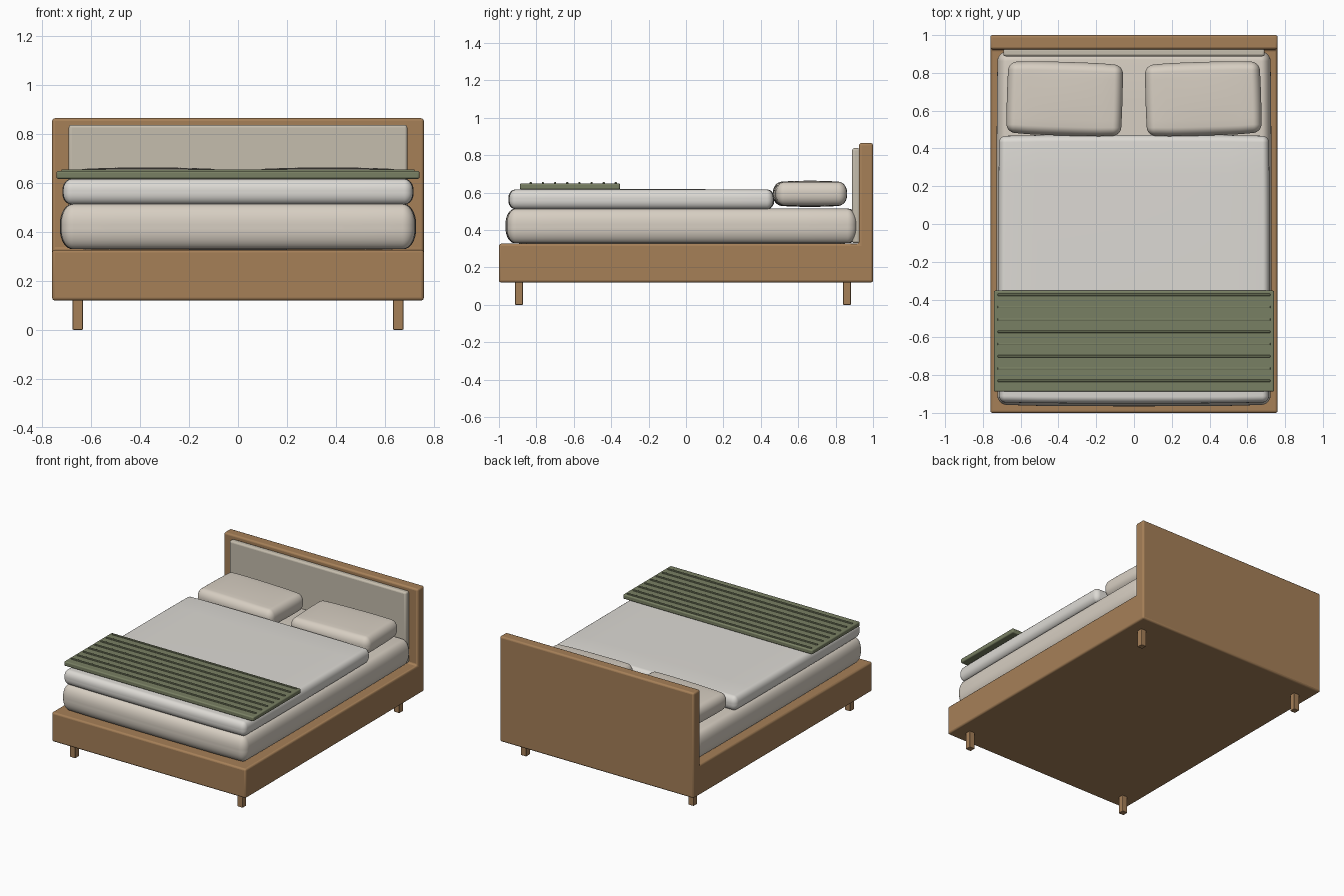
import bpy, bmesh
from math import tan, pi, radians
from mathutils import Vector

if "Cube" in bpy.data.objects:
    bpy.data.objects.remove(bpy.data.objects["Cube"])


def material(name, rgb):
    m = bpy.data.materials.new(name)
    m.diffuse_color = (*rgb, 1)
    m.use_nodes = True
    m.node_tree.nodes["Principled BSDF"].inputs["Base Color"].default_value = m.diffuse_color
    return m


WOOD = material("wood", (0.38, 0.215, 0.097))
PANEL = material("panel_fabric", (0.56, 0.51, 0.42))
CREAM = material("cream_fabric", (0.68, 0.62, 0.54))
WHITE = material("duvet_fabric", (0.72, 0.70, 0.66))
GREEN = material("throw_fabric", (0.19, 0.215, 0.125))


def finish(bm, name, mat, bevel=0, angle=35):
    bmesh.ops.recalc_face_normals(bm, faces=bm.faces)
    me = bpy.data.meshes.new(name)
    bm.to_mesh(me)
    bm.free()
    ob = bpy.data.objects.new(name, me)
    bpy.context.collection.objects.link(ob)
    me.materials.append(mat)
    if bevel:
        b = ob.modifiers.new("bevel", 'BEVEL')
        b.width, b.segments = bevel, 3
    bpy.ops.object.select_all(action='DESELECT')
    ob.select_set(True)
    bpy.context.view_layer.objects.active = ob
    bpy.ops.object.shade_smooth_by_angle(angle=radians(angle))
    return ob


def box(name, lo, hi, mat, bevel=0.0):
    bm = bmesh.new()
    bmesh.ops.create_cube(bm, size=1)
    lo, hi = Vector(lo), Vector(hi)
    for v in bm.verts:
        v.co = (lo + hi) / 2 + v.co * (hi - lo)
    return finish(bm, name, mat, bevel)


def cushion(name, lo, hi, radius, bulge, mat, turn=0):
    """Soft rounded box whose faces swell outward by bulge (x, y, z)."""
    bm = bmesh.new()
    bmesh.ops.create_cube(bm, size=2)
    bmesh.ops.subdivide_edges(bm, edges=bm.edges[:], cuts=15, use_grid_fill=True)
    lo, hi = Vector(lo), Vector(hi)
    half = (hi - lo) / 2 - Vector(bulge)
    for v in bm.verts:
        inner = [max(-1, min(1, 2 * t)) for t in v.co]
        out = Vector([(1 if t > 0 else -1) * tan(max(0, abs(t) - 0.5) * pi / 2)
                      for t in v.co]).normalized()
        p = Vector()
        for i in range(3):
            p[i] = inner[i] * (half[i] - radius[i]) + out[i] * radius[i]
        f = [1 - (p[i] / half[i]) ** 2 for i in range(3)]
        p.x += bulge[0] * p.x / half.x * f[1] ** 0.5 if f[1] > 0 else 0
        p.y += bulge[1] * p.y / half.y * max(0, 1 - inner[0] ** 2) ** 0.5
        p.z += bulge[2] * p.z / half.z * max(0, f[0] * f[1])
        v.co = p
    ob = finish(bm, name, mat, angle=60)
    ob.location = (lo + hi) / 2
    ob.rotation_euler.z = turn
    return ob


# Base and headboard: one L-shaped side profile pulled across the width
bm = bmesh.new()
profile = [(-1, 0.12), (1, 0.12), (1, 0.865), (0.925, 0.865), (0.925, 0.327), (-1, 0.327)]
face = bm.faces.new([bm.verts.new((-0.76, y, z)) for y, z in profile])
new = bmesh.ops.extrude_face_region(bm, geom=[face])["geom"]
bmesh.ops.translate(bm, vec=(1.52, 0, 0), verts=[g for g in new if isinstance(g, bmesh.types.BMVert)])
finish(bm, "base_and_headboard", WOOD, 0.012)

# Upholstered panel on the headboard
box("headboard_panel", (-0.692, 0.888, 0.33), (0.692, 0.93, 0.838), PANEL, 0.012)

# Legs
for side, x in (("left", -0.655), ("right", 0.655)):
    for end, y in (("front", -0.893), ("back", 0.86)):
        box(f"{end}_{side}_leg", (x - 0.021, y - 0.021, 0), (x + 0.021, y + 0.021, 0.125), WOOD, 0.004)

# Mattress and duvet
cushion("mattress", (-0.728, -0.965, 0.327), (0.728, 0.92, 0.517),
        (0.05, 0.05, 0.08), (0.007, 0.007, 0.003), CREAM)
cushion("duvet", (-0.718, -0.95, 0.51), (0.718, 0.472, 0.619),
        (0.035, 0.035, 0.045), (0.005, 0.005, 0.003), WHITE)

# Pillows, turned slightly outward
for side, s in (("left", -1), ("right", 1)):
    x = 0.367 * s
    cushion(f"{side}_pillow", (x - 0.306, 0.468, 0.524), (x + 0.306, 0.858, 0.664),
            (0.045, 0.045, 0.055), (0.006, 0.006, 0.008), CREAM, 0.03 * s)

# Folded throw with raised ribs
box("throw", (-0.742, -0.888, 0.617), (0.742, -0.353, 0.649), GREEN, 0.008)
for i in range(8):
    y = -0.375 - 0.065 * i
    box(f"throw_rib_{i + 1}", (-0.722, y - 0.006, 0.64), (0.722, y + 0.006, 0.656), GREEN, 0.003)
